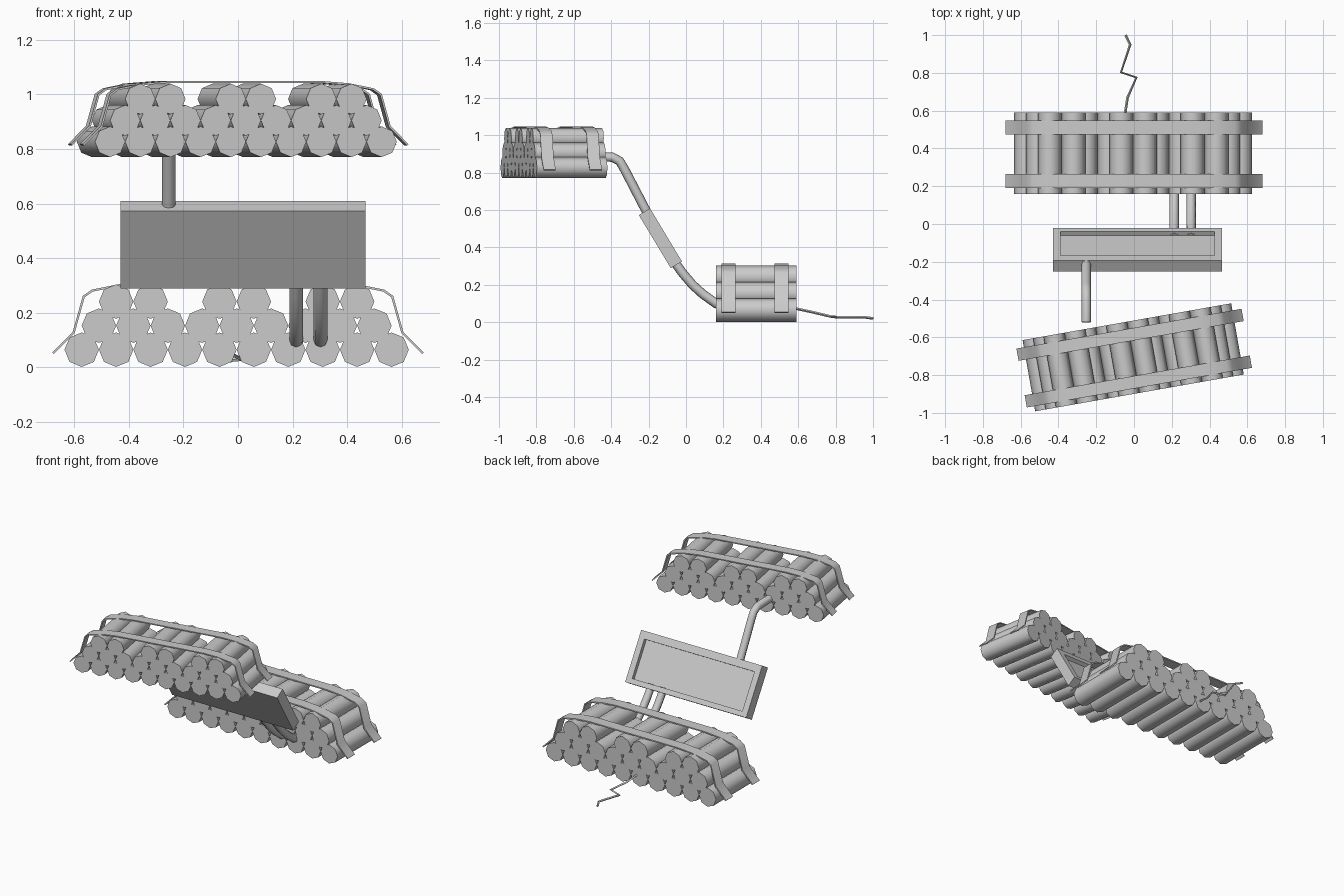
import bpy, bmesh, math
from mathutils import Matrix, Vector

if "Cube" in bpy.data.objects:
    bpy.data.objects.remove(bpy.data.objects["Cube"])


def make_object(name, bm, matrix=Matrix(), smooth=True):
    bmesh.ops.recalc_face_normals(bm, faces=bm.faces)
    mesh = bpy.data.meshes.new(name)
    bm.to_mesh(mesh)
    bm.free()
    return add(name, mesh, matrix, smooth)


def add(name, mesh, matrix=Matrix(), smooth=True):
    ob = bpy.data.objects.new(name, mesh)
    bpy.context.collection.objects.link(ob)
    ob.matrix_world = matrix
    if smooth:
        bpy.ops.object.select_all(action='DESELECT')
        ob.select_set(True)
        bpy.context.view_layer.objects.active = ob
        bpy.ops.object.shade_smooth_by_angle(angle=math.radians(60))
    return ob


def stick(name, x, z, matrix):
    # Octagonal stick lying along y
    bm = bmesh.new()
    bmesh.ops.create_cone(bm, cap_ends=True, segments=8, radius1=R, radius2=R, depth=0.43,
                          matrix=Matrix.Translation((x, 0, z)) @ Matrix.Rotation(math.pi / 2, 4, 'X'))
    make_object(name, bm, matrix)


def strap(name, y, matrix):
    # Thin band following the mirrored profile over the sticks
    half = [(-0.68, 0.055), (-0.605, 0.13), (-0.568, 0.262), (-0.535, 0.285), (-0.43, 0.306), (-0.33, 0.314)]
    path = half + [(-x, z) for x, z in reversed(half)]
    bm = bmesh.new()
    rows = [[bm.verts.new((x, y + s * 0.037, z)) for s in (-1, 1)] for x, z in path]
    for a, b in zip(rows, rows[1:]):
        bm.faces.new((a[0], b[0], b[1], a[1]))
    bmesh.ops.recalc_face_normals(bm, faces=bm.faces)
    bmesh.ops.solidify(bm, geom=bm.faces[:], thickness=0.008)
    make_object(name, bm, matrix)


def tube(name, points, radius, bevel_res=2):
    cu = bpy.data.curves.new(name, 'CURVE')
    cu.dimensions = '3D'
    cu.bevel_depth, cu.bevel_resolution, cu.use_fill_caps = radius, bevel_res, True
    sp = cu.splines.new('POLY')
    sp.points.add(len(points) - 1)
    for p, co in zip(sp.points, points):
        p.co = (*co, 1)
    tmp = bpy.data.objects.new(name + "_path", cu)
    bpy.context.collection.objects.link(tmp)
    mesh = bpy.data.meshes.new_from_object(tmp.evaluated_get(bpy.context.evaluated_depsgraph_get()))
    bpy.data.objects.remove(tmp)
    add(name, mesh)


R, STEP = 0.063, 0.126


def bundle(name, matrix):
    # Stacked rows: ten, nine, then three pairs
    rows = [(range(10), 0, 0.065), (range(9), 0.5, 0.153), ((1, 2, 4, 5, 7, 8), 0, 0.241)]
    for level, (cols, shift, z) in enumerate(rows):
        for i in cols:
            stick(f"{name}_stick_{level}_{i}", (i + shift - 4.5) * STEP - 0.005, z, matrix)
    for i, y in enumerate((-0.147, 0.135)):
        strap(f"{name}_strap_{i}", y, matrix)


bundle("lower_bundle", Matrix.Translation((0, 0.375, 0)))
bundle("upper_bundle", Matrix.Translation((0, -0.705, 0.768)) @ Matrix.Rotation(math.radians(10), 4, 'Z')
       @ Matrix.Scale(0.89, 4))

# Tilted control box with a recessed panel
bm = bmesh.new()
bmesh.ops.create_cube(bm, size=1, matrix=Matrix.Diagonal((0.896, 0.331, 0.07, 1)))
face = max(bm.faces, key=lambda f: f.calc_center_median().z)
bmesh.ops.inset_region(bm, faces=[face], thickness=0.057)
bmesh.ops.translate(bm, vec=(0, 0.008, 0), verts=face.verts)
walls = bmesh.ops.extrude_face_region(bm, geom=[face])
floor = [v for v in walls['geom'] if isinstance(v, bmesh.types.BMVert)]
bmesh.ops.translate(bm, vec=(0, 0, -0.025), verts=floor)
if face.is_valid:
    bmesh.ops.delete(bm, geom=[face], context='FACES_ONLY')
make_object("control_box", bm, Matrix.Translation((0.018, -0.137, 0.449))
            @ Matrix.Rotation(math.radians(-59), 4, 'X'), smooth=False)

# Cables between the box and the bundles
tube("upper_cable", [(-0.253, y, z) for y, z in
                     ((-0.52, 0.885), (-0.395, 0.882), (-0.355, 0.862), (-0.33, 0.82), (-0.2, 0.57))], 0.025)
for i, x in enumerate((0.213, 0.302)):
    tube(f"lower_cable_{i}", [(x, y, z) for y, z in
                              ((-0.07, 0.335), (-0.02, 0.265), (0.035, 0.2), (0.09, 0.15),
                               (0.16, 0.1), (0.2, 0.088))], 0.025)

# Crooked fuse
tube("fuse", [(-0.047, 0.56, 0.078), (-0.045, 0.6, 0.07), (-0.034, 0.67, 0.055), (0.013, 0.776, 0.03),
              (-0.069, 0.803, 0.027), (-0.02, 0.95, 0.027), (-0.045, 1.0, 0.02)], 0.007, 0)
